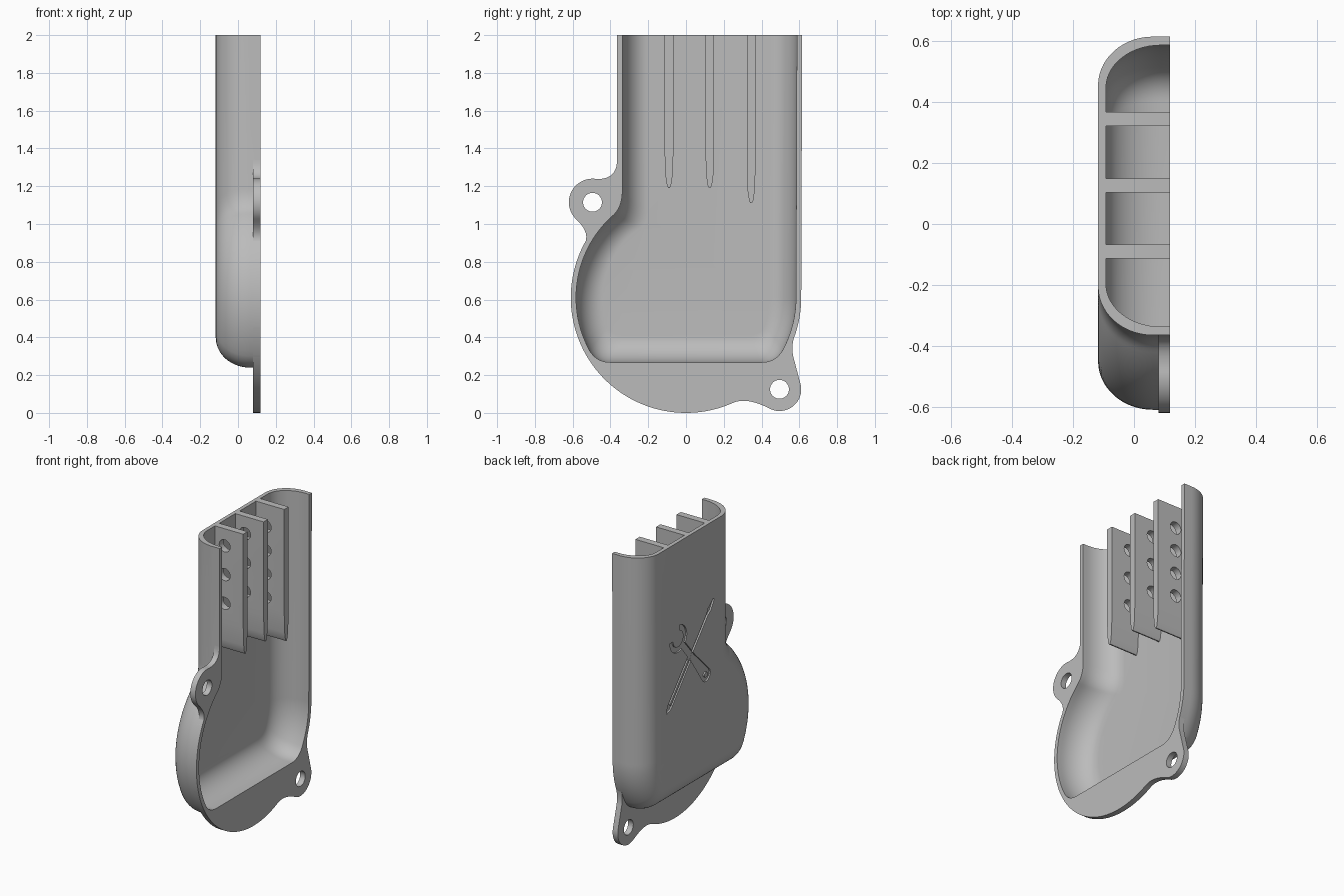
import bpy, bmesh
from math import sin, cos, pi, radians, acos, asin, atan2
from mathutils import Matrix

if "Cube" in bpy.data.objects:
    bpy.data.objects.remove(bpy.data.objects["Cube"])

grey = bpy.data.materials.new("plain grey")
grey.use_nodes = True
grey.diffuse_color = (0.5, 0.5, 0.5, 1)
grey.node_tree.nodes["Principled BSDF"].inputs["Base Color"].default_value = (0.5, 0.5, 0.5, 1)

RIM, BACK, INNER_BACK, TOP = 0.118, -0.118, -0.092, 2.0
DISC_Z, DISC_R = 0.61, 0.61


def arc(cy, cz, r, a0, a1, n=24):
    """Points on an arc, angles in radians, both ends included."""
    return [(cy + r * cos(a0 + (a1 - a0) * i / n), cz + r * sin(a0 + (a1 - a0) * i / n))
            for i in range(n + 1)]


def bend(p, c, q, n=10):
    """Inner points of a curved corner from p to q around c."""
    ts = [i / n for i in range(1, n)]
    return [tuple((1 - t) ** 2 * p[k] + 2 * t * (1 - t) * c[k] + t * t * q[k] for k in (0, 1))
            for t in ts]


def outline(d):
    """Open outline of the housing in (y, z), moved inward by d."""
    r, floor, left = DISC_R - d, 0.24 + d, -0.365 + d
    neck, low, e = acos(left / r), asin((DISC_Z - floor) / r), 0.12
    neck_z, corner = DISC_Z + r * sin(neck), r * cos(low)
    side = arc(0, DISC_Z, r, neck + e, pi + low - e)
    far = arc(0, DISC_Z, r, 2 * pi - low + e, 2 * pi)
    start, b0, b1 = (left, neck_z + 0.09), (-corner + 0.07, floor), (corner - 0.07, floor)
    pts = [(left, TOP), start] + bend(start, (left, neck_z), side[0]) + side
    pts += bend(side[-1], (-corner, floor), b0) + [b0, b1]
    pts += bend(b1, (corner, floor), far[0]) + far
    return pts + [(0.615 - d, TOP)]


def finish(ob):
    ob.data.materials.clear()
    ob.data.materials.append(grey)
    bpy.ops.object.select_all(action='DESELECT')
    ob.select_set(True)
    bpy.context.view_layer.objects.active = ob
    bpy.ops.object.shade_smooth_by_angle(angle=radians(30))


def plate(name, x0, x1, loops):
    """Flat part from (y, z) loops, later loops being holes, thick from x0 to x1."""
    cu = bpy.data.curves.new(name, 'CURVE')
    cu.dimensions, cu.fill_mode, cu.extrude = '2D', 'BOTH', (x1 - x0) / 2
    for loop in loops:
        sp = cu.splines.new('POLY')
        sp.points.add(len(loop) - 1)
        for pt, (y, z) in zip(sp.points, loop):
            pt.co = (y, z, 0, 1)
        sp.use_cyclic_u = True
    ob = bpy.data.objects.new(name, cu)
    bpy.context.collection.objects.link(ob)
    bpy.ops.object.select_all(action='DESELECT')
    ob.select_set(True)
    bpy.context.view_layer.objects.active = ob
    bpy.ops.object.convert(target='MESH')
    ob = bpy.context.view_layer.objects.active
    ob.data.transform(Matrix(((0, 0, 1, (x0 + x1) / 2), (1, 0, 0, 0), (0, 1, 0, 0), (0, 0, 0, 1))))
    bm = bmesh.new()
    bm.from_mesh(ob.data)
    bmesh.ops.remove_doubles(bm, verts=bm.verts, dist=1e-5)
    bmesh.ops.recalc_face_normals(bm, faces=bm.faces)
    bm.to_mesh(ob.data)
    bm.free()
    return ob


def cut(ob, cutter):
    """Subtract the cutter from the part and discard it."""
    cutter.hide_render = True
    mod = ob.modifiers.new("cut", 'BOOLEAN')
    mod.operation, mod.solver, mod.object = 'DIFFERENCE', 'EXACT', cutter
    bpy.ops.object.select_all(action='DESELECT')
    ob.select_set(True)
    bpy.context.view_layer.objects.active = ob
    bpy.ops.object.modifier_apply(modifier=mod.name)
    bpy.data.objects.remove(cutter)


def hole(y, z):
    return arc(y, z, 0.05, 0, 2 * pi * 31 / 32, 31)


# Housing shell: outer wall from back to rim, then inner wall from rim to back
STEPS = 14
quarter = [i / STEPS * pi / 2 for i in range(STEPS + 1)]
rings = [(BACK + 0.18 * (1 - cos(t)), 0.16 * (1 - sin(t))) for t in quarter]
rings += [(RIM, 0), (RIM, 0.028)]
rings += [(INNER_BACK + 0.18 * (1 - cos(t)), 0.028 + 0.14 * (1 - sin(t))) for t in reversed(quarter)]
bm = bmesh.new()
grid = [[bm.verts.new((x, y, z)) for y, z in outline(d)] for x, d in rings]
for a, b in zip(grid, grid[1:]):
    for i in range(len(a) - 1):
        bm.faces.new((a[i], a[i + 1], b[i + 1], b[i]))
bm.faces.new(grid[0])
bm.faces.new(grid[-1])
bm.faces.new([g[0] for g in grid] + [g[-1] for g in reversed(grid)])
bmesh.ops.recalc_face_normals(bm, faces=bm.faces)
mesh = bpy.data.meshes.new("housing_shell")
bm.to_mesh(mesh)
bm.free()
shell = bpy.data.objects.new("housing_shell", mesh)
bpy.context.collection.objects.link(shell)


# Engraved crossed tools on the back wall
def along(start, end, pts):
    """Place (u, v) points so that u runs from start toward end."""
    a = atan2(end[1] - start[1], end[0] - start[0])
    return [(start[0] + u * cos(a) - v * sin(a), start[1] + u * sin(a) + v * cos(a)) for u, v in pts]


head, grip = (0.25, 1.35), (-0.07, 0.966)
spanner = arc(0, 0, 0.09, radians(-130), radians(-15), 14)
spanner += [(0.25, -0.025)] + arc(0.46, 0, 0.045, -pi / 2, pi / 2, 12) + [(0.25, 0.025)]
spanner += arc(0, 0, 0.09, radians(15), radians(130), 14)
spanner += arc(0, 0, 0.055, radians(130), radians(-130), 20)
eye = arc(0.46, 0, 0.018, 0, 2 * pi * 11 / 12, 11)
cut(shell, plate("spanner_cutter", -0.14, -0.108,
                 [along(head, grip, spanner), along(head, grip, eye)]))

low_end, high_end = (0.373, 0.89), (-0.127, 1.476)
half = [(0.04, 0.024), (0.38, 0.024), (0.42, 0.009), (0.66, 0.009), (0.7, 0.018), (0.77, 0.006)]
driver = [(0, 0)] + [(u, -v) for u, v in half] + half[::-1]
core = [(0.06, -0.009), (0.36, -0.009), (0.36, 0.009), (0.06, 0.009)]
cut(shell, plate("driver_cutter", -0.14, -0.107,
                 [along(low_end, high_end, driver), along(low_end, high_end, core)]))
finish(shell)

# Lower flange with its screw lug
inner = outline(0.015)
lug = arc(0.495, 0.125, 0.115, radians(-120), radians(10))
disc = arc(0, DISC_Z, DISC_R, radians(195), radians(294), 40)
flank, join = (0.57, 0.29), (0.591, 0.46)
edge = disc + bend(disc[-1], (0.32, 0.085), lug[0]) + lug + [flank]
edge += bend(flank, (0.55, 0.36), join) + [join]
edge += [p for p in reversed(inner) if p[1] < 0.45]
finish(plate("lower_flange", 0.08, RIM, [edge, hole(0.495, 0.125)]))

# Upper screw lug beside the neck
lug = arc(-0.495, 1.115, 0.125, radians(80), radians(225))
top, foot = (-0.365, 1.34), (-0.547, 0.88)
edge = [(-0.35, 1.34), top] + bend(top, (-0.365, 1.235), lug[0]) + lug
edge += bend(lug[-1], (-0.495, 0.945), foot) + [foot]
edge += [p for p in reversed(inner) if p[0] < 0 and 0.88 < p[1] < 1.3]
finish(plate("upper_lug", 0.08, RIM, [edge, hole(-0.495, 1.115)]))

# Ribs with a tapered foot and a row of cross holes
for name, y, foot, first, gap, count in (("front_rib", -0.09, 1.19, 1.885, 0.193, 3),
                                         ("middle_rib", 0.126, 1.19, 1.885, 0.193, 3),
                                         ("rear_rib", 0.345, 1.11, 1.85, 0.158, 4)):
    half = [(0.023, TOP), (0.023, foot + 0.18), (0.018, foot + 0.06), (0.011, foot + 0.015), (0.004, foot)]
    rib = plate(name, -0.105, RIM, [[(y - w, z) for w, z in half] + [(y + w, z) for w, z in half[::-1]]])
    for i in range(count):
        bpy.ops.mesh.primitive_cylinder_add(vertices=24, radius=0.041, depth=0.1,
                                            location=(-0.02, y, first - gap * i),
                                            rotation=(pi / 2, 0, 0))
        cut(rib, bpy.context.object)
    finish(rib)
